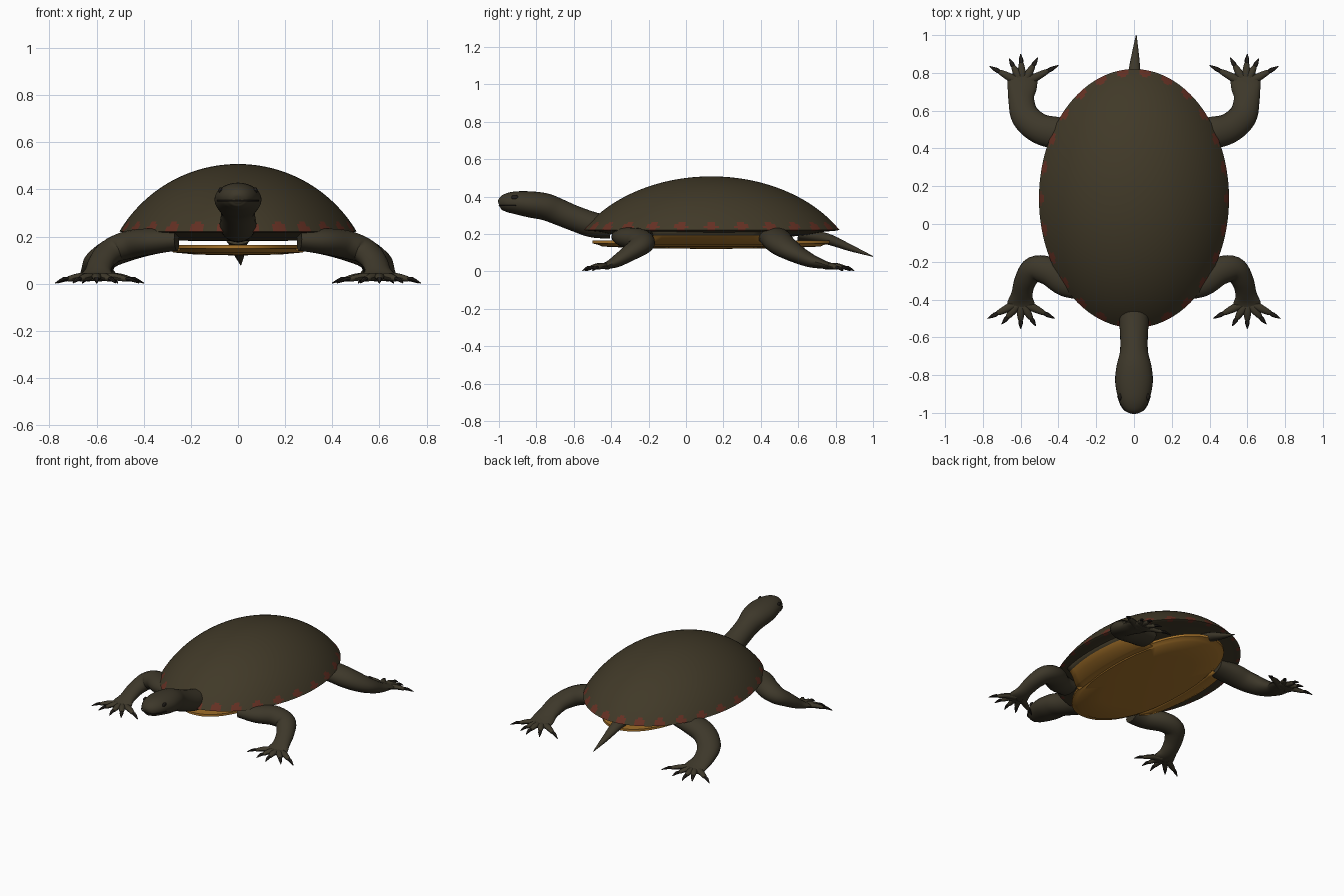
import bpy
import bmesh
import math
from mathutils import Vector

cube = bpy.data.objects.get("Cube")
if cube:
    bpy.data.objects.remove(cube, do_unlink=True)


def material(name, rgb):
    m = bpy.data.materials.new(name)
    m.use_nodes = True
    m.diffuse_color = (*rgb, 1)
    for node in m.node_tree.nodes:
        if node.type == 'BSDF_PRINCIPLED':
            node.inputs["Base Color"].default_value = (*rgb, 1)
            node.inputs["Roughness"].default_value = 0.7
    return m


SHELL = material("shell olive", (0.052, 0.041, 0.021))
SKIN = material("skin olive", (0.047, 0.039, 0.023))
RED = material("rim red", (0.13, 0.03, 0.017))
ORANGE = material("belly orange", (0.40, 0.18, 0.025))
DARK = material("claw dark", (0.016, 0.013, 0.01))
parts = []


def finish(name, bm, mats):
    bmesh.ops.recalc_face_normals(bm, faces=bm.faces)
    mesh = bpy.data.meshes.new(name)
    bm.to_mesh(mesh)
    bm.free()
    obj = bpy.data.objects.new(name, mesh)
    bpy.context.collection.objects.link(obj)
    for m in mats:
        mesh.materials.append(m)
    parts.append(obj)
    return obj


def skin_rings(bm, rings):
    """Join equal rings of verts into a closed body."""
    n = len(rings[0])
    for a, b in zip(rings, rings[1:]):
        for i in range(n):
            j = (i + 1) % n
            bm.faces.new((a[i], a[j], b[j], b[i]))
    bm.faces.new(rings[0])
    bm.faces.new(rings[-1])


def spline(keys, steps):
    """Smooth curve through the keys."""
    out = []
    for i in range(len(keys) - 1):
        p0, p1 = keys[max(i - 1, 0)], keys[i]
        p2, p3 = keys[i + 1], keys[min(i + 2, len(keys) - 1)]
        for s in range(steps):
            t = s / steps
            out.append([b + 0.5 * t * (c - a + t * (2 * a - 5 * b + 4 * c - d
                        + t * (3 * (b - c) + d - a)))
                        for a, b, c, d in zip(p0, p1, p2, p3)])
    return out + [list(keys[-1])]


def limb(name, keys, mat, side=1, steps=5, segs=18):
    """Tapered tube; each key is x, y, z, half width, half height."""
    pts = spline([(k[0] * side, *k[1:]) for k in keys], steps)
    bm = bmesh.new()
    rings = []
    for i, p in enumerate(pts):
        before, after = pts[max(i - 1, 0)], pts[min(i + 1, len(pts) - 1)]
        along = (Vector(after[:3]) - Vector(before[:3])).normalized()
        across = along.cross(Vector((0, 0, 1))).normalized()
        up = across.cross(along)
        w, h = max(p[3], 0.001), max(p[4], 0.001)
        ring = []
        for k in range(segs):
            t = math.tau * k / segs
            ring.append(bm.verts.new(Vector(p[:3]) + across * w * math.cos(t)
                                     + up * h * math.sin(t)))
        rings.append(ring)
    skin_rings(bm, rings)
    return finish(name, bm, [mat])


MID = 0.135  # centre of the shell along y


def oval(name, levels, rx, ry, segs, mats, power=1.0):
    """Stack of oval rings; each level is scale, z."""
    bm = bmesh.new()
    rings = []
    for scale, z in levels:
        ring = []
        for k in range(segs):
            t = math.tau * k / segs
            c, s = math.cos(t), math.sin(t)
            ring.append(bm.verts.new((
                rx * scale * math.copysign(abs(c) ** power, c),
                MID + ry * scale * math.copysign(abs(s) ** power, s), z)))
        rings.append(ring)
    skin_rings(bm, rings)
    return finish(name, bm, mats)


# Domed shell with a shallow underside
RX, RY, RIM, TOP = 0.503, 0.685, 0.222, 0.508
rise = TOP - RIM
radius = (RX ** 2 + rise ** 2) / (2 * rise)
arc = math.asin(RX / radius)
levels = []
for i in range(49):
    a = arc * max(i / 48, 0.002)
    levels.append((radius * math.sin(a) / RX, TOP - radius * (1 - math.cos(a))))
levels += [(0.98, 0.218), (0.96, 0.217), (0.94, 0.216), (0.88, 0.212),
           (0.75, 0.195), (0.58, 0.183), (0.3, 0.182), (0.002, 0.182)]
SPOTS = 26
shell = oval("shell", levels, RX, RY, SPOTS * 8, [SHELL, RED])

# Red spots spaced along the rim
centres = []
for k in range(SPOTS):
    t = math.tau * (k + 0.5) / SPOTS + math.pi / 2
    centres.append(Vector((RX * 0.985 * math.cos(t),
                           MID + RY * 0.985 * math.sin(t), 0.242)))
for f in shell.data.polygons:
    if f.center.z < 0.29 and min((f.center - c).length for c in centres) < 0.031:
        f.material_index = 1

# Belly plate, slightly bowed with a raised edge
oval("belly_plate", [(0.002, 0.14), (0.6, 0.145), (0.9, 0.158), (1, 0.165),
                     (1, 0.15), (0.94, 0.14), (0.92, 0.133), (0.6, 0.124),
                     (0.002, 0.12)], 0.3, 0.635, 72, [ORANGE], 0.92)

# Head, neck and tail
head = [(0, -0.40, 0.235, 0.07, 0.06), (0, -0.50, 0.25, 0.078, 0.068),
        (0, -0.60, 0.285, 0.073, 0.068), (0, -0.68, 0.318, 0.075, 0.07),
        (0, -0.75, 0.345, 0.092, 0.072), (0, -0.83, 0.358, 0.1, 0.07),
        (0, -0.91, 0.367, 0.087, 0.061), (0, -0.96, 0.366, 0.068, 0.05),
        (0, -0.99, 0.36, 0.042, 0.034), (0, -1.0, 0.357, 0.02, 0.016)]
limb("head_and_neck", head, SKIN, segs=28)
limb("tail", [(0, 0.6, 0.2, 0.06, 0.035), (0, 0.75, 0.175, 0.04, 0.03),
              (0.006, 0.88, 0.125, 0.022, 0.018),
              (0.012, 1.0, 0.08, 0.002, 0.002)], SKIN)

FRONT_LEG = [(0.26, -0.33, 0.185, 0.07, 0.045), (0.36, -0.31, 0.18, 0.075, 0.055),
             (0.45, -0.25, 0.168, 0.075, 0.06), (0.53, -0.24, 0.143, 0.068, 0.055),
             (0.575, -0.30, 0.1, 0.058, 0.045), (0.593, -0.37, 0.055, 0.056, 0.033),
             (0.598, -0.42, 0.033, 0.072, 0.02), (0.6, -0.46, 0.025, 0.055, 0.013)]
HIND_LEG = [(0.28, 0.46, 0.185, 0.08, 0.045), (0.40, 0.48, 0.175, 0.085, 0.06),
            (0.50, 0.505, 0.148, 0.08, 0.062), (0.575, 0.57, 0.105, 0.075, 0.052),
            (0.597, 0.66, 0.06, 0.068, 0.038), (0.592, 0.73, 0.038, 0.078, 0.024),
            (0.59, 0.775, 0.028, 0.076, 0.018), (0.59, 0.80, 0.024, 0.05, 0.012)]
FRONT_TIPS = [(0.42, -0.50), (0.52, -0.54), (0.60, -0.555), (0.70, -0.53), (0.775, -0.50)]
HIND_TIPS = [(0.40, 0.84), (0.51, 0.88), (0.60, 0.90), (0.66, 0.875), (0.765, 0.835)]


def foot(label, centre, tips, side):
    """Five spread toes, each ending in a claw."""
    cx, cy = centre
    for i, (tx, ty) in enumerate(tips, 1):
        def at(f, z, w, h):
            return (cx + (tx - cx) * f, cy + (ty - cy) * f, z, w, h)
        limb(f"{label}_toe_{i}", [at(0.1, 0.028, 0.024, 0.018),
                                  at(0.4, 0.03, 0.021, 0.016),
                                  at(0.66, 0.021, 0.014, 0.012),
                                  at(0.74, 0.017, 0.006, 0.005)],
             SKIN, side, 3, 10)
        limb(f"{label}_claw_{i}", [at(0.66, 0.02, 0.009, 0.008),
                                   at(0.8, 0.019, 0.012, 0.009),
                                   at(1.0, 0.003, 0.002, 0.002)],
             DARK, side, 3, 8)


for word, side in (("left", 1), ("right", -1)):
    # Legs and feet
    limb(f"{word}_front_leg", FRONT_LEG, SKIN, side)
    limb(f"{word}_hind_leg", HIND_LEG, SKIN, side)
    foot(f"{word}_front", (0.6, -0.41), FRONT_TIPS, side)
    foot(f"{word}_hind", (0.59, 0.74), HIND_TIPS, side)

    # Eye
    bm = bmesh.new()
    bmesh.ops.create_uvsphere(bm, u_segments=16, v_segments=10, radius=0.017)
    bmesh.ops.scale(bm, vec=(0.5, 1.1, 0.8), verts=bm.verts)
    bmesh.ops.translate(bm, vec=(0.074 * side, -0.915, 0.396), verts=bm.verts)
    finish(f"{word}_eye", bm, [DARK])

    # Mouth line along the side of the snout
    limb(f"{word}_mouth_line",
         [(k[3], k[1], 0.352, 0.003, 0.003) for k in head[6:9]]
         + [(0, -0.999, 0.352, 0.003, 0.003)], DARK, side, 5, 6)

    # Bridge joining belly plate and shell
    bm = bmesh.new()
    rows = []
    for i in range(13):
        u = i / 6 - 1
        bow = 1 - 0.09 * u * u
        rows.append([bm.verts.new((side * x * bow, 0.115 + y * u, z))
                     for x, y, z in ((0.27, 0.36, 0.143), (0.32, 0.34, 0.15),
                                     (0.38, 0.30, 0.172), (0.415, 0.29, 0.195),
                                     (0.435, 0.30, 0.222))])
    for a, b in zip(rows, rows[1:]):
        for j in range(len(a) - 1):
            bm.faces.new((a[j], a[j + 1], b[j + 1], b[j]))
    bridge = finish(f"{word}_bridge", bm, [ORANGE, SHELL])
    for f in bridge.data.polygons:
        f.material_index = int(f.center.z > 0.2)
    solid = bridge.modifiers.new("thickness", 'SOLIDIFY')
    solid.thickness = 0.01
    solid.offset = 0

# Smooth shading with sharp edges kept
bpy.ops.object.select_all(action='DESELECT')
for obj in parts:
    obj.select_set(True)
bpy.context.view_layer.objects.active = parts[0]
bpy.ops.object.shade_smooth_by_angle(angle=math.radians(40))
